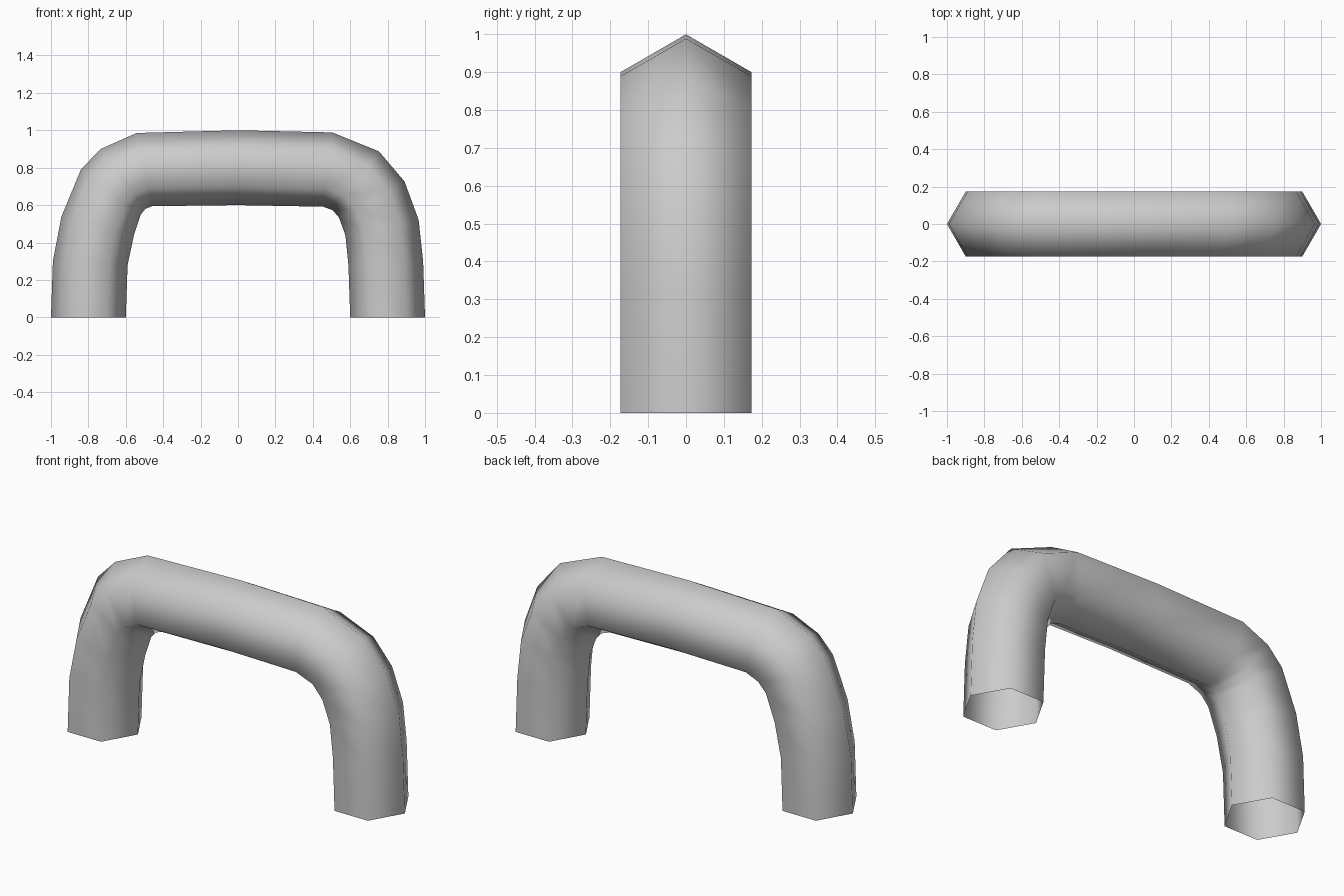
import bpy
import bmesh
import math
from mathutils import Vector

default_cube = bpy.data.objects.get("Cube")
if default_cube:
    bpy.data.objects.remove(default_cube, do_unlink=True)

SIDES = 6
RADIUS = 0.2


def make_material(name, color):
    material = bpy.data.materials.new(name)
    material.use_nodes = True
    material.diffuse_color = color
    shader = next(n for n in material.node_tree.nodes if n.type == "BSDF_PRINCIPLED")
    shader.inputs["Base Color"].default_value = color
    return material


def add_ring(bm, x, z, degrees):
    """Add one hexagonal section, with a corner pointing along the given outward angle."""
    angle = math.radians(degrees)
    outward = Vector((math.cos(angle), 0, math.sin(angle)))
    depth = Vector((0, 1, 0))
    ring = []
    for i in range(SIDES):
        turn = math.tau * i / SIDES
        offset = outward * math.cos(turn) + depth * math.sin(turn)
        ring.append(bm.verts.new(Vector((x, 0, z)) + offset * RADIUS))
    return ring


# Centre line of the handle: x, z and outward angle of each section
path = [
    (-0.8, 0, 180), (-0.79, 0.29, 177), (-0.75, 0.49, 166),
    (-0.68, 0.67, 143), (-0.615, 0.74, 127), (-0.5, 0.79, 102),
    (0, 0.8, 90),
    (0.48, 0.79, 83), (0.63, 0.73, 52), (0.715, 0.63, 29),
    (0.77, 0.48, 12), (0.79, 0.29, 3), (0.8, 0, 0),
]

# Bent hexagonal tube, open at both feet
bm = bmesh.new()
rings = [add_ring(bm, *section) for section in path]
for lower, upper in zip(rings, rings[1:]):
    for i in range(SIDES):
        j = (i + 1) % SIDES
        bm.faces.new((lower[i], lower[j], upper[j], upper[i]))
bmesh.ops.recalc_face_normals(bm, faces=bm.faces)
for face in bm.faces:
    face.smooth = True

mesh = bpy.data.meshes.new("handle_tube")
bm.to_mesh(mesh)
bm.free()
mesh.materials.append(make_material("light grey", (0.6, 0.6, 0.6, 1)))
handle = bpy.data.objects.new("handle_tube", mesh)
bpy.context.collection.objects.link(handle)
